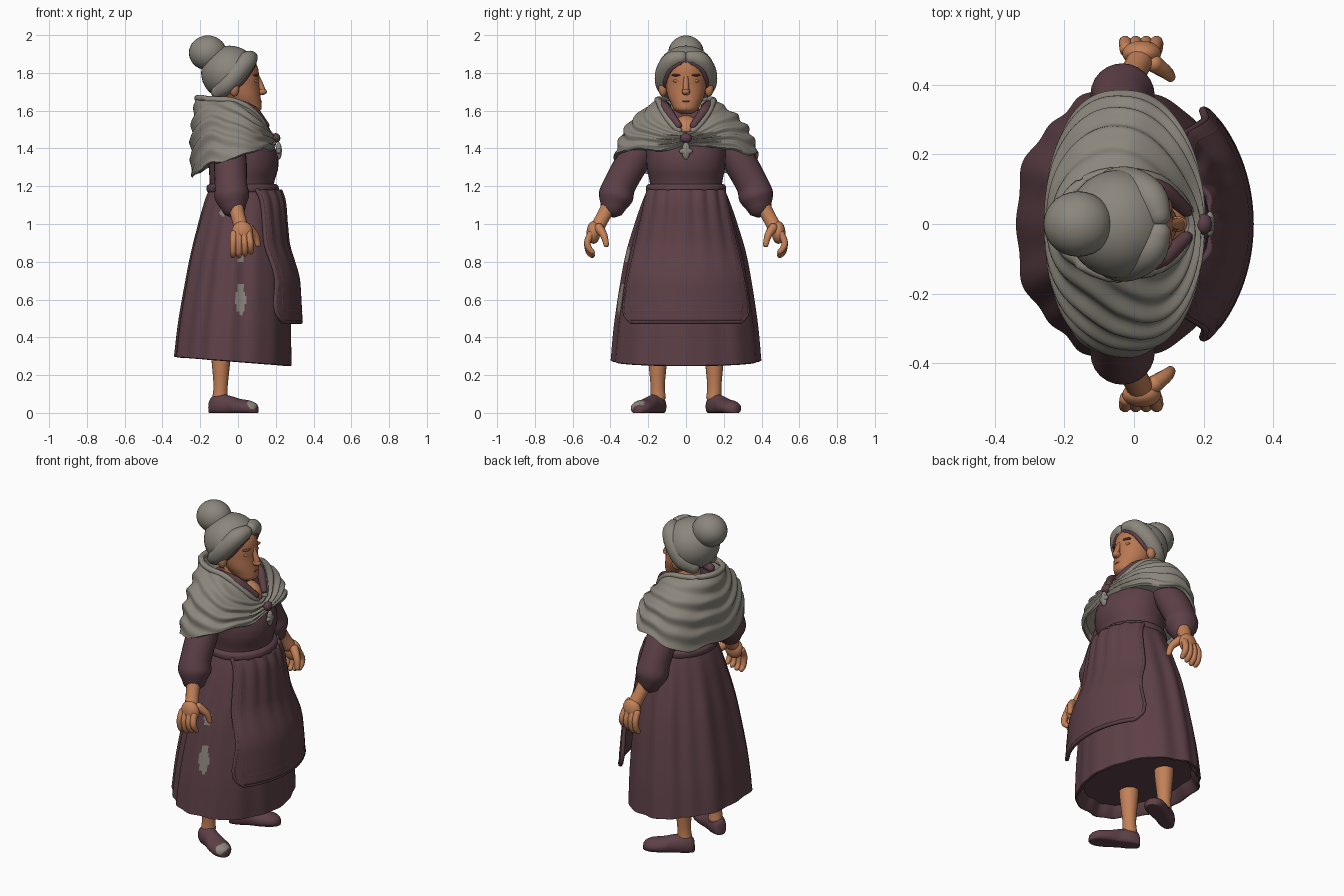
import bpy, bmesh, math
from math import sin, cos, pi, asin
from mathutils import Vector

if "Cube" in bpy.data.objects:
    bpy.data.objects.remove(bpy.data.objects["Cube"])


def material(name, rgb):
    m = bpy.data.materials.new(name)
    m.use_nodes = True
    col = (*rgb, 1)
    m.diffuse_color = col
    m.node_tree.nodes["Principled BSDF"].inputs["Base Color"].default_value = col
    return m


DRESS = material("plum_cloth", (0.11, 0.052, 0.063))
WOOL = material("grey_wool", (0.26, 0.24, 0.203))
SKIN = material("warm_skin", (0.55, 0.22, 0.098))
FACE = material("ruddy_skin", (0.48, 0.185, 0.085))
BROW = material("brown_brow", (0.17, 0.075, 0.05))


def finish(name, bm, mat):
    bmesh.ops.recalc_face_normals(bm, faces=bm.faces)
    me = bpy.data.meshes.new(name)
    bm.to_mesh(me)
    bm.free()
    me.materials.append(mat)
    for p in me.polygons:
        p.use_smooth = True
    me.set_sharp_from_angle(angle=math.radians(50))
    ob = bpy.data.objects.new(name, me)
    bpy.context.collection.objects.link(ob)
    return ob


def sheet(name, rows, mat, closed=True):
    """Skin a list of point rows; closed rows also get end caps."""
    bm = bmesh.new()
    vs = [[bm.verts.new(p) for p in r] for r in rows]
    n = len(rows[0])
    for a, b in zip(vs, vs[1:]):
        for i in range(n if closed else n - 1):
            j = (i + 1) % n
            bm.faces.new((a[i], a[j], b[j], b[i]))
    if closed:
        bm.faces.new(vs[0])
        bm.faces.new(vs[-1])
    return finish(name, bm, mat)


def spline(keys, n=6):
    k = [Vector(q) for q in keys]
    out = []
    for i in range(len(k) - 1):
        p0, p1, p2, p3 = k[max(i - 1, 0)], k[i], k[i + 1], k[min(i + 2, len(k) - 1)]
        for j in range(n):
            t = j / n
            out.append((p1 * 2 + (p2 - p0) * t + (p0 * 2 - p1 * 5 + p2 * 4 - p3) * t * t
                        + (p1 * 3 - p0 - p2 * 3 + p3) * t ** 3) * 0.5)
    return out + [k[-1]]


def tube(name, keys, mat, side=1, seg=14, n=6):
    """Round limb through (x, y, z, radius) keys with rounded ends."""
    pts = spline(keys, n) if n > 1 else [Vector(k) for k in keys]
    rows = []
    last = len(pts) - 1
    for i, q in enumerate(pts):
        tan = (pts[min(i + 1, last)] - pts[max(i - 1, 0)]).to_3d().normalized()
        u = Vector((1, 0, 0)) if abs(tan.x) < 0.8 else Vector((0, 0, 1))
        u = (u - tan * u.dot(tan)).normalized()
        v = tan.cross(u)

        def ring(shift, scale):
            c = q.to_3d() + tan * q.w * shift
            pp = [c + (u * cos(2 * pi * s / seg) + v * sin(2 * pi * s / seg)) * q.w * scale
                  for s in range(seg)]
            return [Vector((p.x, p.y * side, p.z)) for p in pp]
        if i == 0:
            rows += [ring(-0.8, 0.35), ring(-0.5, 0.8)]
        rows.append(ring(0, 1))
        if i == last:
            rows += [ring(0.5, 0.8), ring(0.8, 0.35)]
    return sheet(name, rows, mat)


def ball(name, c, r, mat, side=1):
    bm = bmesh.new()
    bmesh.ops.create_uvsphere(bm, u_segments=28, v_segments=18, radius=1)
    for v in bm.verts:
        v.co = Vector((c[0] + v.co.x * r[0], (c[1] + v.co.y * r[1]) * side, c[2] + v.co.z * r[2]))
    return finish(name, bm, mat)


def oval(row, a, off=0):
    z, back, front, ry = row
    return Vector(((back + front) / 2 + ((front - back) / 2 + off) * cos(a), (ry + off) * sin(a), z))


def loft(name, keys, mat, seg=40):
    """Stack of ovals given as (z, back x, front x, half width)."""
    return sheet(name, [[oval(r, 2 * pi * i / seg) for i in range(seg)] for r in spline(keys)], mat)


# Skirt with pleats that deepen toward the hem
SEG = 200
skirt_rows = spline([(0.275, -0.341, 0.278, 0.392), (0.5, -0.315, 0.274, 0.37), (0.8, -0.262, 0.256, 0.321),
                     (1.0, -0.213, 0.237, 0.268), (1.12, -0.178, 0.225, 0.229), (1.19, -0.15, 0.2, 0.2)], 15)


def skirt_ring(row, shrink=0.0):
    ring = []
    for i in range(SEG):
        a = 2 * pi * i / SEG
        amp = 0.007 * min(1, (1.22 - row[0]) * 3) * (1 - 0.6 * max(0, cos(a)))
        p = oval(row, a, amp * (0.7 * cos(16 * a + sin(3 * a)) + cos(7 * a)) - shrink)
        p.z -= 0.024 * cos(a) * max(0, 1 - (row[0] - 0.27) / 0.4)
        ring.append(p)
    return ring


hem = skirt_rows[0]
inner = [skirt_ring((hem[0] + dz, *hem[1:]), s) for dz, s in ((0.06, 0.05), (0.004, 0.022), (-0.004, 0.008))]
skirt = sheet("skirt", inner + [skirt_ring(r) for r in skirt_rows], DRESS)


def patch(ob, spots, y_limit):
    """Grey worn patches as (x, z, half width, half height) on the -y side."""
    ob.data.materials.append(WOOL)
    for p in ob.data.polygons:
        c = p.center
        for x, z, w, h in spots:
            if c.y < y_limit and ((c.x - x) / w) ** 2 + ((c.z - z) / h) ** 2 < 1 + 0.3 * sin(c.z * 150):
                p.material_index = 1


patch(skirt, [(0.014, 0.6, 0.028, 0.082), (0.012, 0.84, 0.02, 0.04), (-0.08, 1.06, 0.016, 0.025)], -0.1)

# Apron with flared foot and piped edge
apron_rows = []
for row in skirt_rows:
    z = row[0]
    if not 0.475 < z < 1.18:
        continue
    k = min(1, max(0, (0.92 - z) / 0.24))
    flare = 0.014 + 0.043 * k * k * (3 - 2 * k)
    w = 0.2 + 0.125 * min(1, (1.18 - z) / 0.6) - 0.04 * max(0, (0.54 - z) / 0.06) ** 2
    amax = asin(min(0.94, w / (row[3] + flare)))
    apron_rows.append([oval(row, amax * s / 30, flare + 0.011 * cos(s * 0.7) * max(0, z - 0.7))
                       for s in range(-30, 31)])
apron = sheet("apron", apron_rows, DRESS, closed=False)
mod = apron.modifiers.new("thickness", "SOLIDIFY")
mod.thickness, mod.offset = 0.02, 0
edge = [r[0] for r in reversed(apron_rows)] + apron_rows[0][2:-2:2] + [r[-1] for r in apron_rows]
tube("apron_piping", [(*p, 0.012) for p in edge], DRESS, seg=8, n=1)
seam = [r[4] for r in reversed(apron_rows[4:34])] + apron_rows[3][5:-5:2] + [r[-5] for r in apron_rows[4:34]]
tube("apron_seam", [(*p, 0.0115) for p in seam], DRESS, seg=8, n=1)

# Bodice and waistband
loft("bodice", [(1.15, -0.15, 0.19, 0.19), (1.22, -0.15, 0.192, 0.192), (1.3, -0.155, 0.213, 0.207),
                (1.38, -0.16, 0.205, 0.21), (1.46, -0.17, 0.16, 0.2), (1.54, -0.16, 0.1, 0.165),
                (1.6, -0.14, 0.05, 0.12)], DRESS)
loft("waistband", [(1.165, -0.155, 0.205, 0.2), (1.175, -0.165, 0.216, 0.211),
                   (1.2, -0.165, 0.214, 0.211), (1.212, -0.15, 0.2, 0.195)], DRESS, 60)


# Shawl draped from neck to hem with wandering folds
def boxy(v):
    return math.copysign(abs(v) ** 0.85, v)


def shawl_point(a, t, shrink=0.0, dz=0.0):
    c, s = cos(a), sin(a)
    f, b = max(0, c), max(0, -c)
    neck = Vector((-0.05 + (0.22 if c > 0 else 0.175) * c, 0.155 * s, 1.655 - 0.17 * f * f + 0.012 * b))
    low = Vector((-0.04 + (0.235 if c > 0 else 0.208) * boxy(c), 0.382 * boxy(s),
                  1.358 + 0.052 * f - 0.095 * b + 0.01 * sin(5 * a) + 0.006 * sin(9 * a + 1)))
    fold = 0.009 * sin(2 * pi * (4.3 * t + 0.5 * sin(2 * a) + 0.3 * sin(3 * a + 1))) * (0.35 + 0.65 * sin(pi * t))
    bulge = sin(pi * t)
    p = neck.lerp(low, t) + Vector((c * (0.012 * bulge + fold), s * (0.042 * bulge + fold),
                                    0.5 * fold + 0.018 * bulge * abs(s)))
    return Vector((-0.04 + (p.x + 0.04) * (1 - shrink), p.y * (1 - shrink), p.z + dz))


steps = [(0, 0.3, -0.1), (0, 0.17, -0.03), (0, 0.07, 0.002)]
steps += [(i / 44, 0, 0) for i in range(45)] + [(1, 0.04, -0.008), (1, 0.08, 0.02)]
sheet("shawl", [[shawl_point(2 * pi * i / 128, *st) for i in range(128)] for st in steps], WOOL)
tube("shawl_rim", [(*shawl_point(0.25 + (2 * pi - 0.5) * i / 40, 0, 0.04), 0.017) for i in range(41)],
     WOOL, n=1)
ball("shawl_knot", (0.2, 0, 1.455), (0.024, 0.03, 0.026), DRESS)
ball("pendant_drop", (0.216, 0, 1.387), (0.016, 0.022, 0.046), WOOL)
ball("pendant_bar", (0.218, 0, 1.385), (0.014, 0.036, 0.018), WOOL)

# Head and neck
loft("head", [(1.585, 0.03, 0.09, 0.03), (1.605, 0, 0.122, 0.06), (1.64, -0.05, 0.124, 0.08),
              (1.68, -0.08, 0.118, 0.097), (1.73, -0.12, 0.113, 0.107), (1.78, -0.14, 0.112, 0.11),
              (1.84, -0.14, 0.1, 0.105), (1.9, -0.1, 0.05, 0.07)], FACE)
tube("neck", [(-0.02, 0, 1.45, 0.085), (-0.015, 0, 1.55, 0.072), (-0.01, 0, 1.64, 0.07)], SKIN, seg=24)
ball("upper_chest", (0.06, 0, 1.5), (0.09, 0.075, 0.075), SKIN)
tube("nose_bridge", [(0.1, 0, 1.785, 0.012), (0.116, 0, 1.745, 0.015), (0.128, 0, 1.708, 0.018)], FACE)
ball("nose_tip", (0.124, 0, 1.7), (0.029, 0.022, 0.018), FACE)
ball("lips", (0.117, 0, 1.65), (0.009, 0.022, 0.006), BROW)

# Hair cap trimmed along the hairline, with bun
bm = bmesh.new()
bmesh.ops.create_uvsphere(bm, u_segments=40, v_segments=28, radius=1)
for v in bm.verts:
    v.co = Vector((-0.045 + v.co.x * 0.15, v.co.y * 0.155, 1.8 + v.co.z * 0.144))
bmesh.ops.bisect_plane(bm, geom=bm.verts[:] + bm.edges[:] + bm.faces[:], plane_co=(0, 0, 1.76),
                       plane_no=(-0.72, 0, 0.69), clear_inner=True)
bmesh.ops.holes_fill(bm, edges=[e for e in bm.edges if e.is_boundary], sides=0)
finish("hair_cap", bm, WOOL)
ball("hair_bun", (-0.16, 0, 1.906), (0.1, 0.094, 0.092), WOOL)

# Paired parts
for side, tag in ((1, "left"), (-1, "right")):
    tube(f"hair_roll_{tag}", [(0.071, 0.022, 1.882, 0.036), (0.046, 0.075, 1.862, 0.05),
                              (-0.008, 0.108, 1.8, 0.054), (-0.06, 0.11, 1.735, 0.049),
                              (-0.11, 0.08, 1.695, 0.036)], WOOL, side, 24)
    tube(f"hair_lining_{tag}", [(0.088, 0.03, 1.852, 0.011), (0.068, 0.08, 1.82, 0.014),
                                (0.03, 0.105, 1.765, 0.014), (0, 0.11, 1.73, 0.01)], DRESS, side)
    ball(f"ear_{tag}", (-0.02, 0.122, 1.715), (0.026, 0.024, 0.04), FACE, side)
    ball(f"brow_{tag}", (0.09, 0.046, 1.788), (0.02, 0.03, 0.007), BROW, side)
    ball(f"eyelid_{tag}", (0.088, 0.046, 1.757), (0.014, 0.022, 0.01), FACE, side)
    tube(f"collar_{tag}", [(-0.1, 0.1, 1.62, 0.022), (0, 0.12, 1.628, 0.026), (0.08, 0.098, 1.6, 0.026),
                           (0.15, 0.038, 1.52, 0.018)], DRESS, side)
    tube(f"sleeve_{tag}", [(-0.04, 0.16, 1.46, 0.07), (-0.04, 0.235, 1.4, 0.08), (-0.04, 0.295, 1.31, 0.087),
                           (-0.037, 0.35, 1.21, 0.086), (-0.032, 0.372, 1.145, 0.092),
                           (-0.025, 0.386, 1.095, 0.07)], DRESS, side, 24)
    tube(f"forearm_{tag}", [(-0.02, 0.385, 1.13, 0.046), (-0.002, 0.432, 1.05, 0.038),
                            (0.015, 0.465, 0.99, 0.038)], SKIN, side)
    ball(f"palm_{tag}", (0.022, 0.49, 0.955), (0.056, 0.036, 0.06), SKIN, side)
    for i in range(4):
        x, drop = -0.022 + 0.026 * i, 0.012 * sin(1 + i)
        tube(f"finger_{i + 1}_{tag}", [(x, 0.502, 0.95, 0.02), (x * 1.15, 0.522, 0.905, 0.018),
                                       (x * 1.2, 0.515, 0.865 - drop, 0.017), (x * 1.2, 0.495, 0.842 - drop, 0.014)],
             SKIN, side, 10)
    tube(f"thumb_{tag}", [(0.055, 0.462, 0.98, 0.026), (0.092, 0.435, 0.94, 0.02),
                          (0.105, 0.422, 0.89, 0.015)], SKIN, side, 10)
    tube(f"leg_{tag}", [(-0.09, 0.15, 0.4, 0.056), (-0.09, 0.15, 0.3, 0.052), (-0.092, 0.15, 0.15, 0.038),
                        (-0.095, 0.148, 0.08, 0.041)], SKIN, side, 20)
    # Shoe: flat-soled sections along a turned-out axis of (distance, half width, height)
    rows = []
    for u, w, h in spline([(-0.055, 0.012, 0.04), (-0.045, 0.034, 0.08), (0, 0.049, 0.102), (0.06, 0.048, 0.092),
                           (0.12, 0.058, 0.075), (0.18, 0.057, 0.066), (0.215, 0.038, 0.052),
                           (0.23, 0.012, 0.035)]):
        rows.append([])
        for i in range(28):
            th = 2 * pi * i / 28
            q = w * cos(th)
            rows[-1].append(Vector((-0.1 + u * 0.88 - q * 0.47, side * (0.155 + u * 0.47 + q * 0.88),
                                    max(0, h * (0.4 + 0.6 * sin(th))))))
    shoe = sheet(f"shoe_{tag}", rows, DRESS)
    if side < 0:
        patch(shoe, [(0.075, 0.045, 0.026, 0.026)], -0.222)
